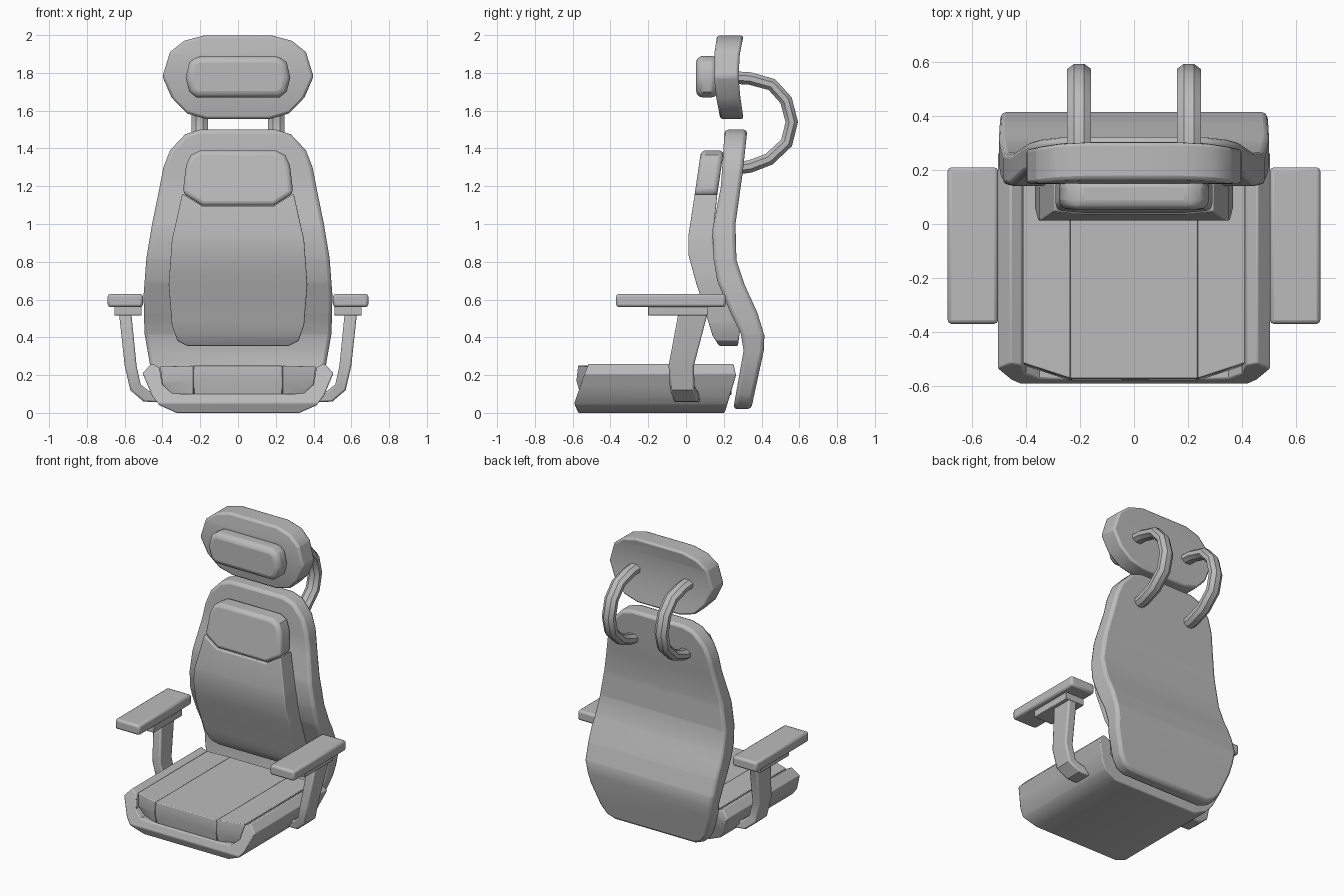
import bpy, bmesh, math
from mathutils import Vector

if "Cube" in bpy.data.objects:
    bpy.data.objects.remove(bpy.data.objects["Cube"])

grey = bpy.data.materials.new("seat grey")
grey.use_nodes = True
tone = (0.5, 0.5, 0.5, 1)
grey.diffuse_color = tone
grey.node_tree.nodes["Principled BSDF"].inputs["Base Color"].default_value = tone


def finish(name, bm, bevel=0.0, segments=2, angle=40):
    """Turn a bmesh into a smooth-shaded object with softened edges."""
    bmesh.ops.recalc_face_normals(bm, faces=bm.faces)
    mesh = bpy.data.meshes.new(name)
    bm.to_mesh(mesh)
    bm.free()
    mesh.materials.append(grey)
    obj = bpy.data.objects.new(name, mesh)
    bpy.context.collection.objects.link(obj)
    if bevel:
        mod = obj.modifiers.new("soft edges", "BEVEL")
        mod.width, mod.segments = bevel, segments
        mod.limit_method, mod.angle_limit = "ANGLE", math.radians(angle)
    bpy.ops.object.select_all(action="DESELECT")
    obj.select_set(True)
    bpy.context.view_layer.objects.active = obj
    bpy.ops.object.shade_smooth_by_angle(angle=math.radians(35))
    return obj


def along(curve, z):
    """Depth on a (z, y) polyline, listed from low to high."""
    if z <= curve[0][0]:
        return curve[0][1]
    for (z0, y0), (z1, y1) in zip(curve, curve[1:]):
        if z <= z1:
            return y0 + (y1 - y0) * (z - z0) / (z1 - z0)
    return curve[-1][1]


def mirrored(half):
    return half + [(-x, z) for x, z in reversed(half)]


def slab(name, outline, front, back, bevel, segments=2, taper=None):
    """Front outline (x, z) thickened between two curved depth profiles."""
    bm = bmesh.new()
    face = bm.faces.new([bm.verts.new((x, 0, z)) for x, z in outline])
    extruded = bmesh.ops.extrude_face_region(bm, geom=[face], use_keep_orig=True)
    for v in extruded["geom"]:
        if isinstance(v, bmesh.types.BMVert):
            v.co.y = 1
    for z in sorted({p[0] for p in front + back}):
        bmesh.ops.bisect_plane(bm, geom=bm.verts[:] + bm.edges[:] + bm.faces[:],
                               plane_co=(0, 0, z), plane_no=(0, 0, 1), dist=1e-5)
    for v in bm.verts:
        if v.co.y > 0.5:
            v.co.y = along(back, v.co.z)
        else:
            v.co.y = along(front, v.co.z) + (taper(v.co.x) if taper else 0)
    return finish(name, bm, bevel, segments)


def loft(name, rings, bevel=0.0):
    """Skin a row of equal rings and cap both ends."""
    bm = bmesh.new()
    rows = [[bm.verts.new(p) for p in ring] for ring in rings]
    n = len(rows[0])
    for a, b in zip(rows, rows[1:]):
        for i in range(n):
            j = (i + 1) % n
            bm.faces.new((a[i], a[j], b[j], b[i]))
    bm.faces.new(rows[0])
    bm.faces.new(rows[-1])
    return finish(name, bm, bevel)


def box(name, x, y, z, bevel):
    ring = lambda h: [(x[0], y[0], h), (x[1], y[0], h), (x[1], y[1], h), (x[0], y[1], h)]
    return loft(name, [ring(z[0]), ring(z[1])], bevel)


# Seat pan: a U-shaped tray with raised sides
pan = [(.29, .10), (.35, .105), (.40, .15), (.415, .24), (.457, .262), (.505, .21),
       (.48, .15), (.455, .09), (.415, .04), (.325, 0)]
slab("seat_pan", mirrored(pan), [(0, -.57), (.05, -.592), (.2, -.54), (.262, -.515)],
     [(0, .205), (.2, .265), (.262, .25)], .012)

# Seat cushions: centre panel and two side bolsters
cushion_front = [(.1, -.56), (.17, -.58), (.26, -.57)]
cushion_back = [(.1, .24), (.26, .25)]
slab("seat_cushion_centre", mirrored([(.235, .25), (.235, .095)]),
     cushion_front, cushion_back, .022, 3)
bolster = [(.236, .095), (.35, .1), (.40, .15), (.412, .245), (.236, .25)]
for side, word in ((1, "left"), (-1, "right")):
    slab("seat_bolster_" + word, [(side * x, z) for x, z in bolster], cushion_front,
         cushion_back, .022, 3, lambda x: .33 * max(0, abs(x) - .236))

# Backrest shell
shell = [(.2, 1.5), (.28, 1.475), (.36, 1.39), (.395, 1.3), (.42, 1.17), (.455, 1.0),
         (.485, .82), (.5, .62), (.495, .42), (.465, .25), (.41, .1), (.37, .045), (.31, .02)]
slab("backrest_shell", mirrored(shell),
     [(.02, .25), (.33, .305), (.42, .29), (.52, .24), (.7, .165), (.82, .145),
      (.97, .14), (1.2, .185), (1.5, .205)],
     [(.02, .345), (.33, .412), (.41, .415), (.53, .378), (.68, .31), (.81, .267),
      (1.0, .262), (1.27, .3), (1.5, .325)], .02)

# Backrest pads
pad_front = [(.355, .175), (.41, .14), (.56, .095), (.68, .056), (.835, .013), (.94, .013),
             (1.15, .045), (1.39, .08)]
pad_back = [(.355, .275), (.49, .293), (.55, .257), (.73, .165), (.915, .14),
            (1.15, .165), (1.39, .2)]
slab("lumbar_pad", mirrored([(.19, 1.095), (.295, 1.16), (.35, .915), (.367, .68),
                             (.35, .465), (.32, .38), (.27, .355)]),
     pad_front, pad_back, .025, 3)
slab("shoulder_pad", mirrored([(.2, 1.39), (.25, 1.365), (.275, 1.31), (.293, 1.163),
                               (.19, 1.098)]),
     pad_front, pad_back, .025, 3)

# Headrest and its cushion
slab("headrest", mirrored([(.18, 1.998), (.285, 1.97), (.36, 1.91), (.4, 1.78),
                           (.352, 1.67), (.27, 1.585), (.165, 1.555)]),
     [(1.555, .182), (1.67, .16), (1.78, .148), (1.9, .15), (2, .165)],
     [(1.555, .305), (1.67, .288), (1.78, .278), (1.9, .285), (2, .305)], .014)
slab("headrest_cushion", mirrored([(.22, 1.89), (.258, 1.855), (.277, 1.775),
                                   (.258, 1.7), (.22, 1.67)]),
     [(1.67, .053), (1.89, .053)], [(1.67, .17), (1.89, .17)], .035, 3)

# Curved tubes joining headrest and backrest
path = [Vector((0, y, z)) for y, z in ((.26, 1.775), (.34, 1.77), (.455, 1.738), (.53, 1.655),
                                       (.56, 1.54), (.533, 1.43), (.44, 1.343),
                                       (.34, 1.305), (.27, 1.295))]
for side, word in ((1, "left"), (-1, "right")):
    rings = []
    for i, p in enumerate(path):
        t = (path[min(i + 1, len(path) - 1)] - path[max(i - 1, 0)]).normalized()
        normal = Vector((0, -t.z, t.y))
        turns = [math.tau * (k + .5) / 8 for k in range(8)]
        rings.append([p + normal * .036 * math.sin(a)
                      + Vector((side * .203 + .048 * math.cos(a), 0, 0)) for a in turns])
    loft("headrest_tube_" + word, rings)

# Armrests: pad, mounting plate and curved support
support = [((.565, .53), (.63, .53), -.04, .115), ((.537, .25), (.6, .25), -.092, .042),
           ((.515, .15), (.57, .12), -.085, .045), ((.47, .115), (.5, .06), -.065, .065),
           ((.4, .11), (.4, .055), -.06, .075)]
for side, word in ((1, "left"), (-1, "right")):
    box("armrest_pad_" + word, (side * .503, side * .69), (-.37, .21), (.56, .63), .015)
    box("armrest_plate_" + word, (side * .51, side * .655), (-.2, .115), (.515, .565), .004)
    loft("armrest_support_" + word,
         [[(side * a[0], y0, a[1]), (side * b[0], y0, b[1]),
           (side * b[0], y1, b[1]), (side * a[0], y1, a[1])] for a, b, y0, y1 in support], .01)
